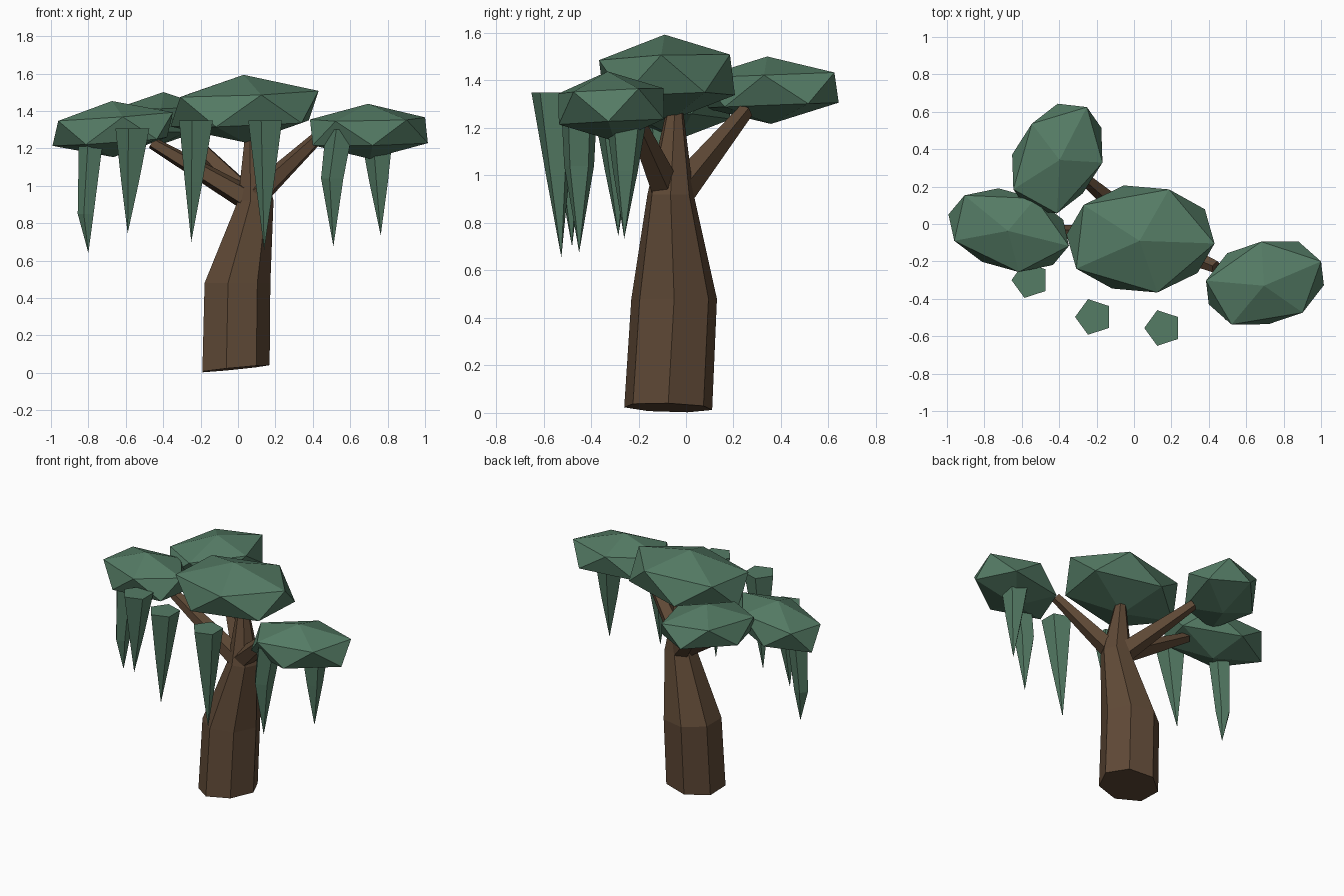
import bpy, bmesh, math
from mathutils import Vector, Matrix

if "Cube" in bpy.data.objects:
    bpy.data.objects.remove(bpy.data.objects["Cube"])


def material(name, color):
    m = bpy.data.materials.new(name)
    m.diffuse_color = (*color, 1)
    m.use_nodes = True
    m.node_tree.nodes["Principled BSDF"].inputs["Base Color"].default_value = m.diffuse_color
    return m


BARK = material("bark", (0.115, 0.067, 0.037))
LEAF = material("leaf", (0.09, 0.2, 0.13))


def finish(name, bm, mat):
    bmesh.ops.recalc_face_normals(bm, faces=bm.faces)
    me = bpy.data.meshes.new(name)
    bm.to_mesh(me)
    bm.free()
    me.materials.append(mat)
    ob = bpy.data.objects.new(name, me)
    bpy.context.collection.objects.link(ob)


def loft(name, rings, sides, phase, mat):
    """Skin polygon rings given as (centre, radius, normal); radius 0 makes a tip."""
    bm = bmesh.new()
    loops = []
    for c, r, n in rings:
        q = Vector((0, 0, 1)).rotation_difference(Vector(n))
        angles = [phase + 2 * math.pi * i / sides for i in range(sides)]
        loops.append([bm.verts.new(Vector(c) + q @ Vector((r * math.cos(a), r * math.sin(a), 0)))
                      for a in angles])
    for lo, hi in zip(loops, loops[1:]):
        for i in range(sides):
            j = (i + 1) % sides
            bm.faces.new((lo[i], lo[j], hi[j], hi[i]))
    bm.faces.new(loops[0])
    bm.faces.new(loops[-1])
    if rings[-1][1] == 0:
        bmesh.ops.remove_doubles(bm, verts=loops[-1], dist=1e-5)
    finish(name, bm, mat)


def clump(name, centre, a, b, t):
    """Icosahedron stretched along three axes."""
    bm = bmesh.new()
    bmesh.ops.create_icosphere(bm, subdivisions=1, radius=1)
    m = Matrix((a, b, t)).transposed().to_4x4()
    m.translation = centre
    bm.transform(m)
    finish(name, bm, LEAF)


UP = (0, 0, 1)

# Trunk with a slightly tilted foot, leaning and tapering into the middle branch
loft("trunk", [((-.02, -.075, .022), .19, (-.1, .03, 1)),
               ((-.012, -.05, .48), .185, UP),
               ((.09, -.065, .92), .1, UP),
               ((.07, -.047, 1.28), .035, UP)], 7, 0, BARK)

# Side branches
for name, base, tip in [("right_branch", (.08, -.08, .93), (.44, -.23, 1.27)),
                        ("back_branch", (.06, -.03, .93), (-.27, .25, 1.27)),
                        ("left_branch", (.07, -.07, .92), (-.46, -.04, 1.23))]:
    d = Vector(tip) - Vector(base)
    loft(name, [(base, .07, d), (tip, .034, d)], 5, 0.3, BARK)

# Leaf clumps
clump("middle_clump", (.035, -.08, 1.412), (.445, -.022, .016), (.037, .324, .014), (-.005, -.01, .181))
clump("right_clump", (.70, -.315, 1.291), (.338, .136, .01), (-.13, .223, .009), (-.005, -.015, .147))
clump("left_clump", (-.67, -.033, 1.303), (.362, -.092, .025), (.052, .231, .01), (-.004, -.004, .15))
clump("back_clump", (-.41, .35, 1.359), (.264, -.02, 0), (.094, .334, .013), (.012, -.008, .142))

# Hanging vines: top centre, top radius, middle centre, middle radius, tip
vines = [
    ((-.215, -.497, 1.35), .1, (-.232, -.49, 1.02), .052, (-.25, -.48, .70)),
    ((.155, -.556, 1.35), .1, (.148, -.54, 1.0), .052, (.14, -.525, .655)),
    ((-.555, -.30, 1.305), .1, (-.572, -.292, 1.02), .052, (-.59, -.285, .745)),
    ((-.775, -.10, 1.3), .075, (-.81, -.10, .85), .047, (-.80, -.10, .64)),
    ((.55, -.45, 1.3), .08, (.51, -.45, 1.04), .066, (.51, -.45, .675)),
    ((.75, -.25, 1.3), .1, (.757, -.255, 1.02), .055, (.763, -.26, .735)),
]
for i, (top, r, mid, rm, tip) in enumerate(vines):
    loft(f"vine_{i + 1}", [(top, r, UP), (mid, rm, UP), (tip, 0, UP)], 5, math.pi, LEAF)
